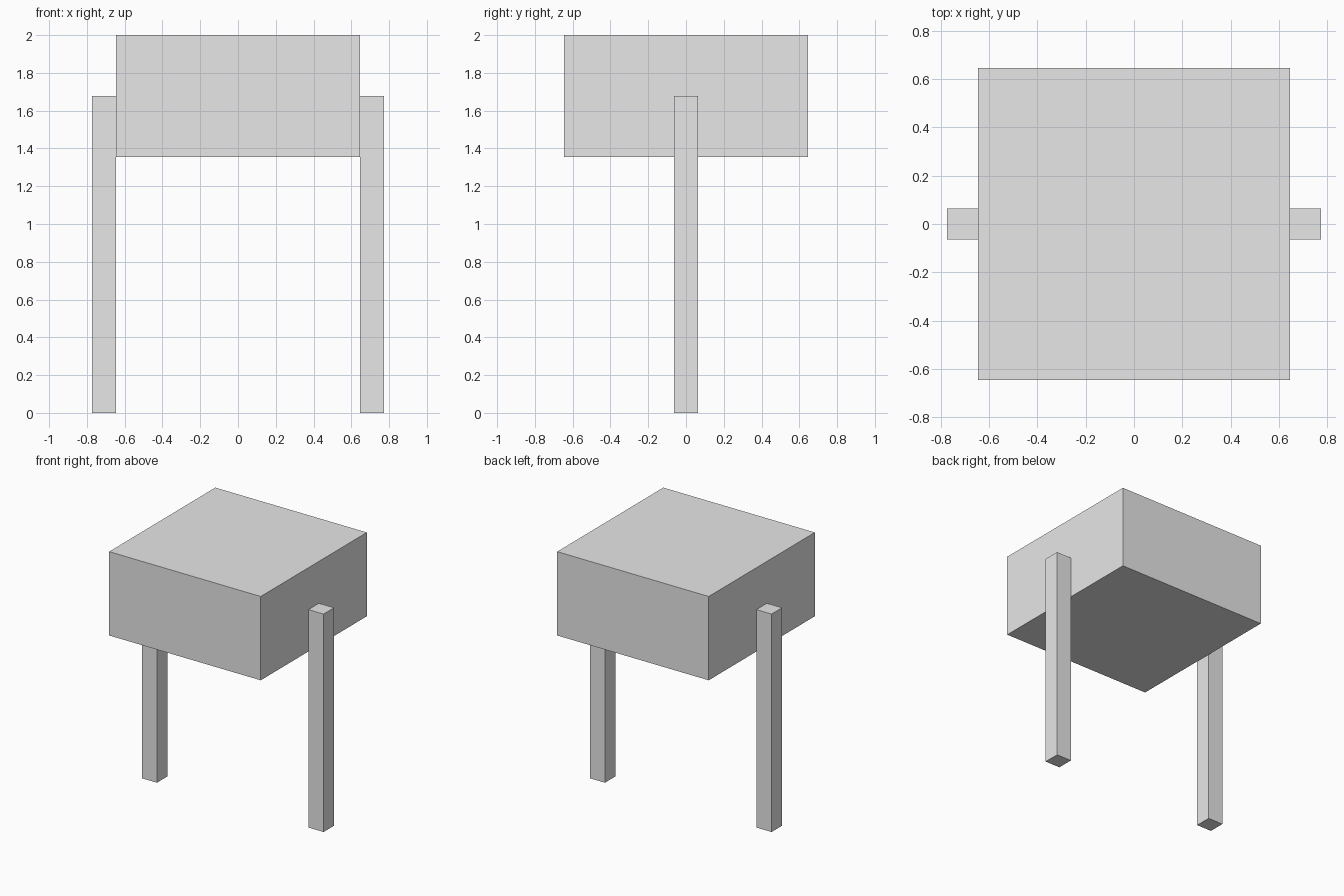
import bpy

# Remove the default cube
default_cube = bpy.data.objects.get("Cube")
if default_cube:
    bpy.data.objects.remove(default_cube, do_unlink=True)

# Single plain grey material
GREY = (0.8, 0.8, 0.8, 1.0)
grey = bpy.data.materials.new("light grey")
grey.use_nodes = True
grey.diffuse_color = GREY
grey.node_tree.nodes["Principled BSDF"].inputs["Base Color"].default_value = GREY


def add_box(name, size, x, z_bottom):
    """Flat-sided box standing on z_bottom, centred on y = 0."""
    bpy.ops.mesh.primitive_cube_add(size=1, location=(x, 0, z_bottom + size[2] / 2))
    box = bpy.context.object
    box.name = name
    box.scale = size
    bpy.ops.object.transform_apply(location=False, rotation=False, scale=True)
    box.data.materials.append(grey)
    return box


BODY_WIDTH = 1.29
BODY_HEIGHT = 0.645
LEG_WIDTH = 0.128
LEG_HEIGHT = 1.677

# Square block body
add_box("body", (BODY_WIDTH, BODY_WIDTH, BODY_HEIGHT), 0, 2 - BODY_HEIGHT)

# One leg fixed to each side of the body
for name, side in (("left_leg", 1), ("right_leg", -1)):
    add_box(name, (LEG_WIDTH, LEG_WIDTH, LEG_HEIGHT),
            side * (BODY_WIDTH + LEG_WIDTH) / 2, 0)
